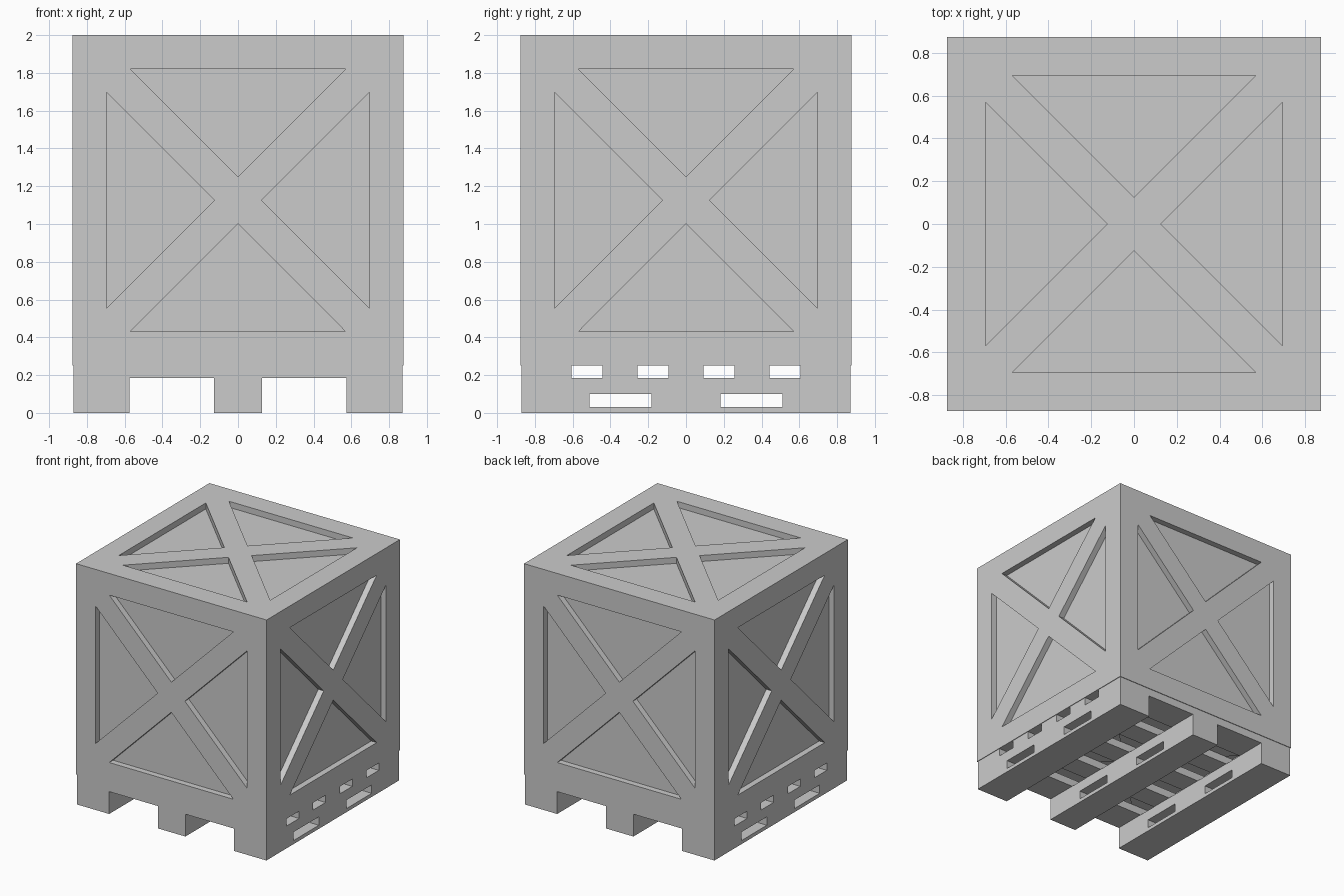
import bpy, bmesh
from math import pi
from mathutils import Matrix, Vector

if "Cube" in bpy.data.objects:
    bpy.data.objects.remove(bpy.data.objects["Cube"])

HALF = 0.875      # half width of the crate
CRATE_Z = 1.125   # crate centre height
DEPTH = 0.05      # recess depth of the triangular panels


def new_object(name, bm):
    bmesh.ops.recalc_face_normals(bm, faces=bm.faces)
    mesh = bpy.data.meshes.new(name)
    bm.to_mesh(mesh)
    bm.free()
    obj = bpy.data.objects.new(name, mesh)
    bpy.context.collection.objects.link(obj)
    return obj


def add_box(bm, x0, x1, y0, y1, z0, z1):
    mat = (Matrix.Translation(((x0 + x1) / 2, (y0 + y1) / 2, (z0 + z1) / 2))
           @ Matrix.Diagonal((x1 - x0, y1 - y0, z1 - z0, 1)))
    bmesh.ops.create_cube(bm, size=1, matrix=mat)


def add_prism(bm, points, z0, z1, mat):
    low = [bm.verts.new(mat @ Vector((x, y, z0))) for x, y in points]
    face = bm.faces.new(low)
    top = bmesh.ops.extrude_face_region(bm, geom=[face])["geom"]
    shift = mat.to_3x3() @ Vector((0, 0, z1 - z0))
    for v in top:
        if isinstance(v, bmesh.types.BMVert):
            v.co += shift


def cut(obj, bm_cutter):
    cutter = new_object(obj.name + "_cutter", bm_cutter)
    cutter.hide_render = True
    mod = obj.modifiers.new("cut", "BOOLEAN")
    mod.operation = "DIFFERENCE"
    mod.solver = "EXACT"
    mod.object = cutter
    bpy.context.view_layer.objects.active = obj
    bpy.ops.object.modifier_apply(modifier=mod.name)
    bpy.data.objects.remove(cutter)


# Crate body
bm = bmesh.new()
add_box(bm, -HALF, HALF, -HALF, HALF, CRATE_Z - HALF, CRATE_Z + HALF)
crate = new_object("crate_body", bm)

# Four triangular recesses on every face, leaving a frame and an X brace
triangle = [(-0.57, 0.695), (0.57, 0.695), (0, 0.125)]
faces = [Matrix.Rotation(k * pi / 2, 4, "X") for k in range(4)]
faces += [Matrix.Rotation(s * pi / 2, 4, "Y") for s in (-1, 1)]
bm = bmesh.new()
for face in faces:
    for k in range(4):
        mat = (Matrix.Translation((0, 0, CRATE_Z)) @ face
               @ Matrix.Rotation(k * pi / 2, 4, "Z"))
        add_prism(bm, triangle, HALF - DEPTH, HALF + 0.1, mat)
cut(crate, bm)

# Pallet block
bm = bmesh.new()
add_box(bm, -0.87, 0.87, -0.87, 0.87, 0, 0.25)
pallet = new_object("pallet", bm)

# Fork tunnels running front to back
bm = bmesh.new()
for x in (-0.35, 0.35):
    add_box(bm, x - 0.224, x + 0.224, -1, 1, -0.1, 0.1855)
cut(pallet, bm)

# Gaps between the five deck boards
bm = bmesh.new()
for y in (-0.523, -0.175, 0.175, 0.523):
    add_box(bm, -1, 1, y - 0.082, y + 0.082, 0.185, 0.35)
cut(pallet, bm)

# Slots through the three runners
bm = bmesh.new()
for y in (-0.347, 0.347):
    add_box(bm, -1, 1, y - 0.165, y + 0.165, 0.03, 0.1)
cut(pallet, bm)
